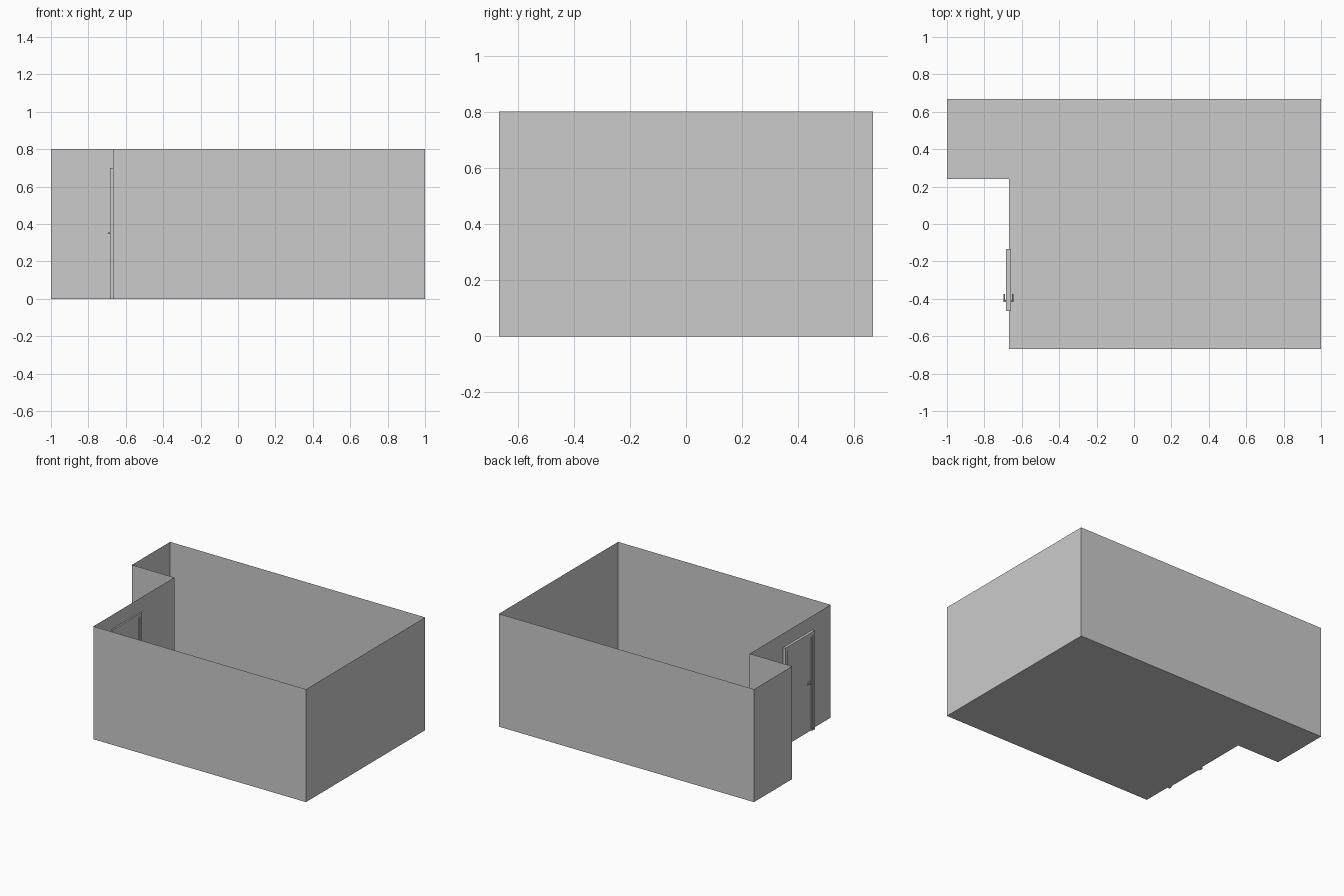
import bpy, bmesh
from math import pi
from mathutils import Matrix

if "Cube" in bpy.data.objects:
    bpy.data.objects.remove(bpy.data.objects["Cube"])

H = 0.80                      # wall height
XW = -0.667                   # plane of the wall holding the door
XC = -0.671                   # middle of the door frame depth
Y0, Y1, DZ = -0.465, -0.135, 0.70   # outer frame limits


def finish(name, bm):
    me = bpy.data.meshes.new(name)
    bm.to_mesh(me)
    bm.free()
    ob = bpy.data.objects.new(name, me)
    bpy.context.collection.objects.link(ob)
    return ob


def box(bm, lo, hi):
    size = [b - a for a, b in zip(lo, hi)]
    mid = [(a + b) / 2 for a, b in zip(lo, hi)]
    bmesh.ops.create_cube(bm, size=1, matrix=Matrix.Translation(mid) @ Matrix.Diagonal((*size, 1)))


def rod(bm, r, length, centre, axis):
    rot = Matrix.Rotation(pi / 2, 4, 'Y' if axis == 'X' else 'X')
    bmesh.ops.create_cone(bm, cap_ends=True, segments=16, radius1=r, radius2=r,
                          depth=length, matrix=Matrix.Translation(centre) @ rot)


def u_frame(name, inset, width, depth):
    """Two jambs and a head, inset from the outer frame limits."""
    bm = bmesh.new()
    a, b, t = Y0 + inset, Y1 - inset, DZ - inset
    xa, xb = XC - depth / 2, XC + depth / 2
    box(bm, (xa, a, 0), (xb, a + width, t))
    box(bm, (xa, b - width, 0), (xb, b, t))
    box(bm, (xa, a + width, t - width), (xb, b - width, t))
    return finish(name, bm)


# L-shaped floor
plan = [(XW, -0.667), (1, -0.667), (1, 0.667), (-1, 0.667), (-1, 0.24), (XW, 0.24)]
bm = bmesh.new()
bm.faces.new([bm.verts.new((x, y, 0)) for x, y in plan])
finish("floor", bm)

# thin walls, the door wall has an opening
bm = bmesh.new()
for (xa, ya), (xb, yb) in zip(plan[:-1], plan[1:]):
    bm.faces.new([bm.verts.new(p) for p in ((xa, ya, 0), (xb, yb, 0), (xb, yb, H), (xa, ya, H))])
a, b, t = Y0 + 0.01, Y1 - 0.01, DZ - 0.01
outline = [(0.24, 0), (b, 0), (b, t), (a, t), (a, 0), (-0.667, 0), (-0.667, H), (0.24, H)]
bm.faces.new([bm.verts.new((XW, y, z)) for y, z in outline])
bmesh.ops.remove_doubles(bm, verts=bm.verts, dist=1e-4)
finish("walls", bm)

# door frame: outer casing and inner stop
u_frame("door_casing", 0, 0.022, 0.028)
u_frame("door_stop", 0.022, 0.008, 0.020)

# door leaf
bm = bmesh.new()
box(bm, (XC - 0.006, Y0 + 0.03, 0.002), (XC + 0.006, Y1 - 0.03, DZ - 0.03))
finish("door_leaf", bm)

# lever handles on both faces
for side, label in ((-1, "outer"), (1, "inner")):
    bm = bmesh.new()
    rod(bm, 0.010, 0.004, (XC + side * 0.008, -0.41, 0.35), 'X')
    rod(bm, 0.004, 0.017, (XC + side * 0.0155, -0.41, 0.35), 'X')
    rod(bm, 0.004, 0.042, (XC + side * 0.022, -0.396, 0.35), 'Y')
    finish(label + "_door_handle", bm)
